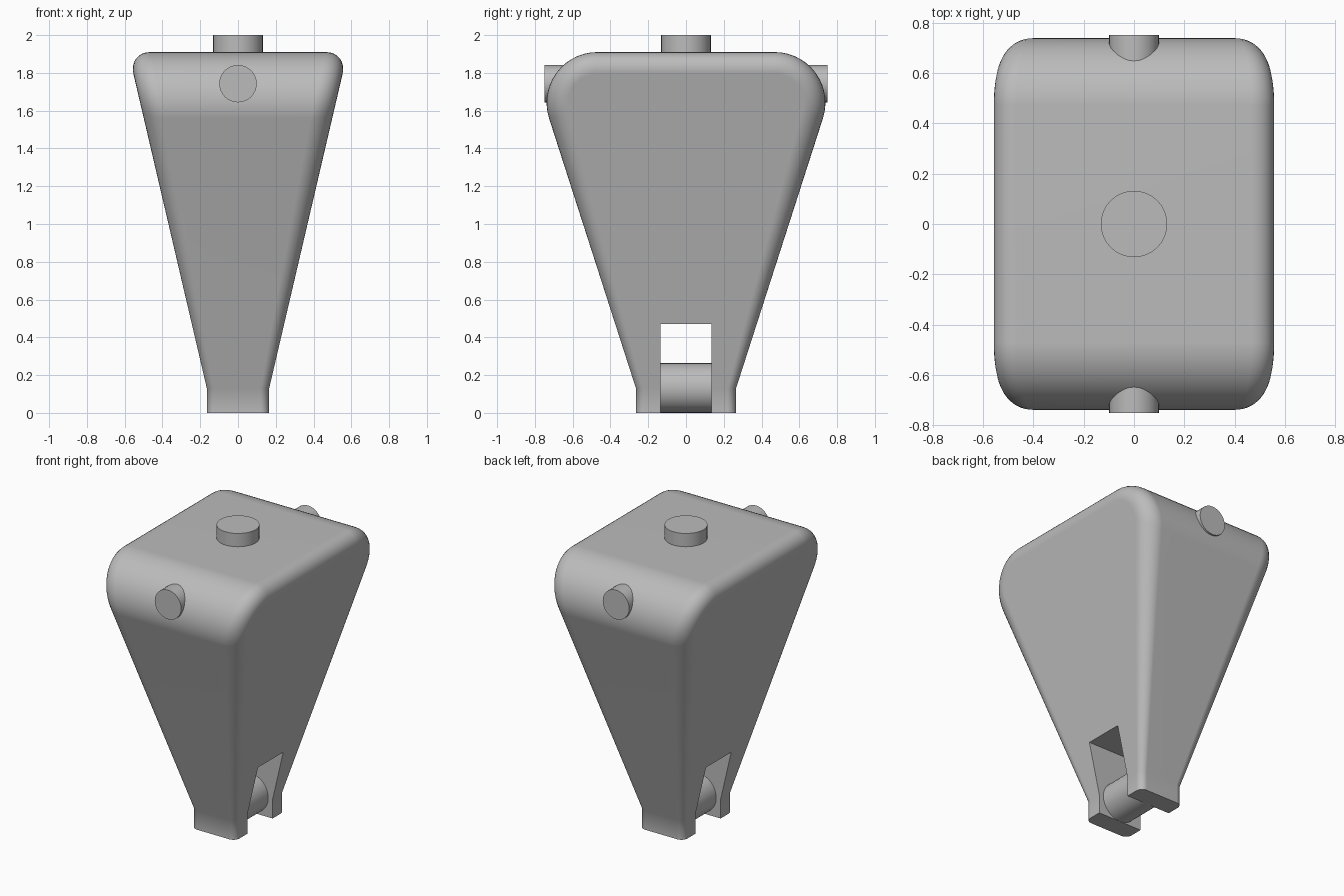
import bpy, bmesh, math
from mathutils import Vector

cube = bpy.data.objects.get("Cube")
if cube:
    bpy.data.objects.remove(cube, do_unlink=True)

grey = bpy.data.materials.new("plain_grey")
grey.use_nodes = True
colour = (0.5, 0.5, 0.5, 1)
grey.diffuse_color = colour
grey.node_tree.nodes["Principled BSDF"].inputs["Base Color"].default_value = colour

NECK_Z, FILLET_Z, TOP_Z = 0.13, 1.56, 1.91
ARC_Y, ARC_R = 0.47, 0.268
ARC_STEPS, ROUND_STEPS = 14, 8


def add_object(name, bm):
    bmesh.ops.recalc_face_normals(bm, faces=bm.faces)
    mesh = bpy.data.meshes.new(name)
    bm.to_mesh(mesh)
    bm.free()
    mesh.materials.append(grey)
    obj = bpy.data.objects.new(name, mesh)
    bpy.context.collection.objects.link(obj)
    return obj


def activate(obj):
    bpy.ops.object.select_all(action="DESELECT")
    obj.select_set(True)
    bpy.context.view_layer.objects.active = obj


def smooth(obj):
    activate(obj)
    bpy.ops.object.shade_smooth_by_angle(angle=math.radians(35))


def cylinder(name, radius, start, end):
    start, end = Vector(start), Vector(end)
    axis = end - start
    bm = bmesh.new()
    bmesh.ops.create_cone(bm, cap_ends=True, segments=32, radius1=radius,
                          radius2=radius, depth=axis.length)
    bmesh.ops.rotate(bm, verts=bm.verts, matrix=axis.to_track_quat("Z", "Y").to_matrix())
    bmesh.ops.translate(bm, verts=bm.verts, vec=(start + end) / 2)
    smooth(add_object(name, bm))


def half_width(z):
    return 0.165 + 0.2335 * max(0, z - NECK_Z)


def edge_radius(z):
    t = (z - NECK_Z) / (FILLET_Z - NECK_Z)
    return 0.045 + 0.07 * min(1, max(0, t))


# Side outline: (y, z) points paired with their outward normals
outline = [((0.265, 0), (1, 0)), ((0.265, NECK_Z), (1, 0))]
for i in range(ARC_STEPS + 1):
    a = math.radians(-17.8 + 107.8 * i / ARC_STEPS)
    n = (math.cos(a), math.sin(a))
    outline.append(((ARC_Y + ARC_R * n[0], TOP_Z - ARC_R + ARC_R * n[1]), n))
outline += [((-p[0], p[1]), (-n[0], n[1])) for p, n in reversed(outline)]

# Tapered body: loft the outline across x, rounding it into both sides
bm = bmesh.new()
angles = [math.pi / 2 * i / ROUND_STEPS for i in range(ROUND_STEPS + 1)]
layers = [(-1, a) for a in reversed(angles)] + [(1, a) for a in angles]
rings = []
for side, a in layers:
    ring = []
    for (y, z), (ny, nz) in outline:
        r = edge_radius(z)
        inset = r * (1 - math.cos(a))
        y2, z2 = y - ny * inset, z - nz * inset
        x = half_width(z2) - r * (1 - math.sin(a))
        ring.append(bm.verts.new((side * x, y2, z2)))
    rings.append(ring)
count = len(outline)
for lower, upper in zip(rings, rings[1:]):
    for i in range(count):
        j = (i + 1) % count
        bm.faces.new((lower[i], lower[j], upper[j], upper[i]))
for ring in (rings[0], rings[-1]):
    bm.faces.new((ring[0], ring[1], ring[-2], ring[-1]))
    bm.faces.new(ring[1:-1])
body = add_object("tapered_body", bm)

# Slot through the foot, leaving two cheeks
bm = bmesh.new()
bmesh.ops.create_cube(bm, size=1)
bmesh.ops.scale(bm, verts=bm.verts, vec=(2, 0.27, 0.97))
bmesh.ops.translate(bm, verts=bm.verts, vec=(0, 0, -0.015))
cutter = add_object("slot_cutter", bm)
cutter.hide_render = True
activate(body)
slot = body.modifiers.new("slot", "BOOLEAN")
slot.operation = "DIFFERENCE"
slot.solver = "EXACT"
slot.object = cutter
bpy.ops.object.modifier_apply(modifier="slot")
bpy.data.objects.remove(cutter, do_unlink=True)
smooth(body)
weighted = body.modifiers.new("flat_panels", "WEIGHTED_NORMAL")
weighted.keep_sharp = True

# Pin between the cheeks, top boss, and front and back bosses
cylinder("cross_pin", 0.132, (0, -0.14, 0.132), (0, 0.14, 0.132))
cylinder("top_boss", 0.132, (0, 0, 1.85), (0, 0, 2))
for name, side in (("front_boss", -1), ("back_boss", 1)):
    cylinder(name, 0.099, (0, side * 0.55, 1.743), (0, side * 0.75, 1.743))
